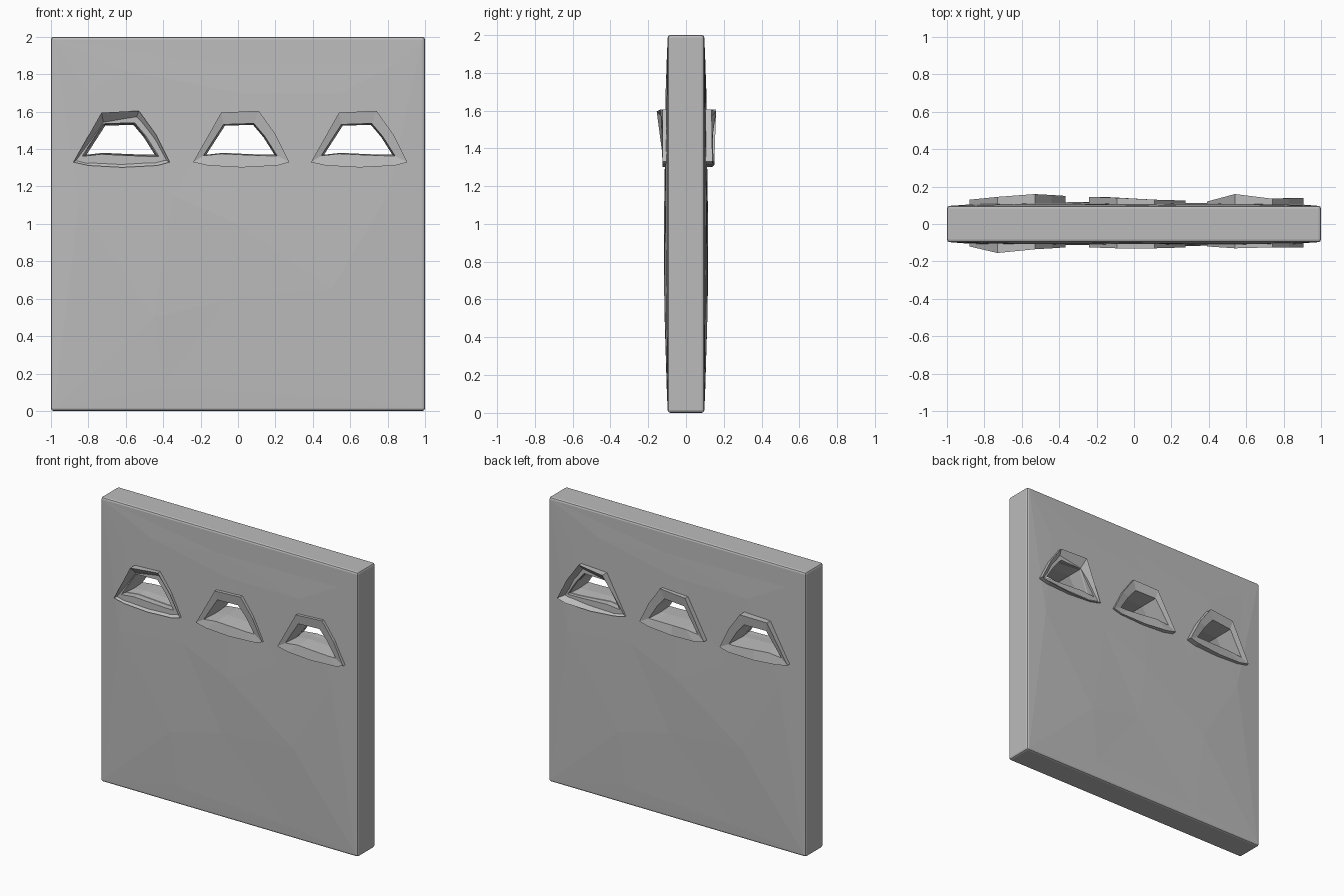
import bpy, bmesh
from mathutils import Vector
from mathutils.geometry import delaunay_2d_cdt

old = bpy.data.objects.get("Cube")
if old:
    bpy.data.objects.remove(old, do_unlink=True)

stone = bpy.data.materials.new("grey stone")
stone.use_nodes = True
stone.diffuse_color = (0.5, 0.5, 0.5, 1)
stone.node_tree.nodes["Principled BSDF"].inputs["Base Color"].default_value = (0.5, 0.5, 0.5, 1)


def make_object(name, bm):
    bmesh.ops.recalc_face_normals(bm, faces=bm.faces)
    mesh = bpy.data.meshes.new(name)
    bm.to_mesh(mesh)
    bm.free()
    mesh.materials.append(stone)
    obj = bpy.data.objects.new(name, mesh)
    bpy.context.collection.objects.link(obj)
    return obj


def loft(name, rings, closed):
    """Join rings of points; either cap the ends or join last to first."""
    bm = bmesh.new()
    loops = [[bm.verts.new(p) for p in ring] for ring in rings]
    pairs = list(zip(loops, loops[1:]))
    if closed:
        pairs.append((loops[-1], loops[0]))
    else:
        bm.faces.new(loops[0])
        bm.faces.new(loops[-1])
    for a, b in pairs:
        for i in range(len(a)):
            j = (i + 1) % len(a)
            bm.faces.new((a[i], a[j], b[j], b[i]))
    return make_object(name, bm)


# Wall slab: bevelled box with gently hewn front and back
bumps = [(-.6, 1.82, .104), (-.8, 1.7, .104), (-.1, 1.85, .1), (.85, 1.86, .1),
         (.55, 1.7, .108), (-.85, 1.1, .108), (0, 1, .117), (-.45, .5, .113),
         (-.05, .6, .11), (.5, .65, .116), (-.4, .13, .102), (.45, .08, .1),
         (.8, 1.15, .11), (0, 1.7, .106), (-.35, 1.15, .112), (.4, 1.2, .112)]

bm = bmesh.new()
bmesh.ops.create_cube(bm, size=1)
for v in bm.verts:
    v.co = Vector((v.co.x * 2, v.co.y * .194, v.co.z * 2 + 1))
bmesh.ops.bevel(bm, geom=bm.edges[:], offset=.014, segments=2, profile=.5, affect='EDGES')
for side in (-1, 1):
    face = max(bm.faces, key=lambda f: f.normal.y * side * f.calc_area())
    rim = [v.co.copy() for v in face.verts]
    points = rim + [Vector((x * -side, side * d, z)) for x, z, d in bumps]
    bmesh.ops.delete(bm, geom=[face], context='FACES_ONLY')
    flat = [Vector((p.x, p.z)) for p in points]
    tris = delaunay_2d_cdt(flat, [], [], 0, 1e-5)
    verts = []
    for p, source in zip(tris[0], tris[3]):
        verts.append(bm.verts.new((p.x, points[source[0]].y, p.y)))
    for t in tris[2]:
        bm.faces.new([verts[i] for i in t])
bmesh.ops.remove_doubles(bm, verts=bm.verts[:], dist=1e-4)
wall = make_object("wall_slab", bm)

# Shared window outlines, going clockwise from the lower left corner
outer = [(-.26, 1.33), (-.11, 1.595), (.09, 1.605), (.18, 1.48),
         (.255, 1.33), (.19, 1.312), (0, 1.302), (-.18, 1.312)]
inner = [(-.19, 1.37), (-.09, 1.525), (.06, 1.53), (.115, 1.465),
         (.175, 1.37), (.12, 1.37), (0, 1.375), (-.1, 1.38)]


def ring(outline, cx, depths, side, scale=1.0, recess=0.0):
    """Outline in the wall plane; depths given at left, top left, top right, right."""
    l, tl, tr, r = depths
    ys = [l, tl, tr, (tr + r) / 2, r, r, (l + r) / 2, l]
    return [(cx + x * scale, side * (d - recess), 1.44 + (z - 1.44) * scale)
            for (x, z), d in zip(outline, ys)]


# Windows: name, centre, front depths, back depths, front and back recess of the reveal
windows = [
    ("right", -.62, (.12, .155, .135, .125), (.13, .145, .16, .15), .06, .01),
    ("middle", .02, (.125, .13, .13, .125), (.145, .14, .13, .125), .01, .01),
    ("left", .65, (.12, .13, .125, .125), (.12, .16, .135, .14), .01, .06),
]
for name, cx, front, back, cut_f, cut_b in windows:
    cutter = loft("window_cutter", [ring(inner, cx, (.3,) * 4, s, 1.12) for s in (-1, 1)], False)
    cutter.hide_render = True
    mod = wall.modifiers.new("window_hole", 'BOOLEAN')
    mod.operation, mod.solver, mod.object = 'DIFFERENCE', 'EXACT', cutter
    bpy.context.view_layer.objects.active = wall
    bpy.ops.object.modifier_apply(modifier=mod.name)
    bpy.data.objects.remove(cutter, do_unlink=True)

    # Frame wraps through the hole, standing proud on both sides
    loft(name + "_window_frame", [
        ring(outer, cx, front, -1),
        ring(inner, cx, front, -1, 1.08, cut_f),
        ring(inner, cx, (0,) * 4, 1),
        ring(inner, cx, back, 1, 1.08, cut_b),
        ring(outer, cx, back, 1),
    ], True)
